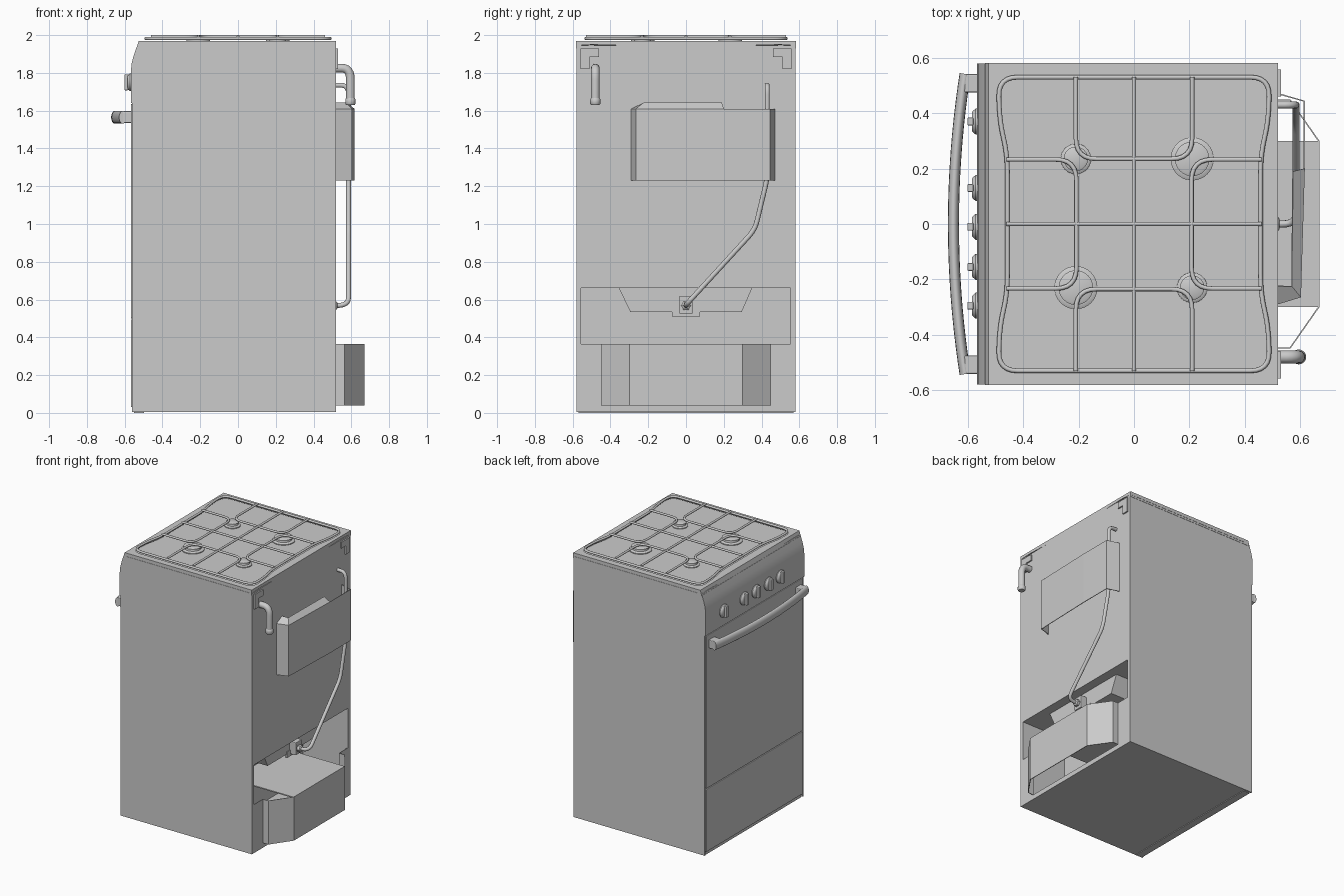
import bpy, bmesh, math
from mathutils import Vector

if "Cube" in bpy.data.objects:
    bpy.data.objects.remove(bpy.data.objects["Cube"])


def finish(name, bm, smooth=None, bevel=0):
    bmesh.ops.recalc_face_normals(bm, faces=bm.faces)
    me = bpy.data.meshes.new(name)
    bm.to_mesh(me)
    bm.free()
    ob = bpy.data.objects.new(name, me)
    bpy.context.collection.objects.link(ob)
    if bevel:
        m = ob.modifiers.new("bevel", 'BEVEL')
        m.width, m.segments = bevel, 2
    if smooth:
        bpy.ops.object.select_all(action='DESELECT')
        ob.select_set(True)
        bpy.context.view_layer.objects.active = ob
        bpy.ops.object.shade_smooth_by_angle(angle=math.radians(smooth))
    return ob


def box(name, x, y, z, bevel=0):
    bm = bmesh.new()
    bmesh.ops.create_cube(bm, size=1)
    for v in bm.verts:
        v.co = [a + (c + .5) * (b - a) for c, (a, b) in zip(v.co, (x, y, z))]
    return finish(name, bm, bevel=bevel)


def prism(name, pts, offset, smooth=None):
    # extrude a planar outline along an offset
    bm = bmesh.new()
    f = bm.faces.new([bm.verts.new(p) for p in pts])
    r = bmesh.ops.extrude_face_region(bm, geom=[f])
    bmesh.ops.translate(bm, vec=offset, verts=[v for v in r['geom'] if isinstance(v, bmesh.types.BMVert)])
    return finish(name, bm, smooth)


def loft(name, loops, smooth=40):
    bm = bmesh.new()
    rings = [[bm.verts.new(p) for p in l] for l in loops]
    n = len(rings[0])
    for a, b in zip(rings, rings[1:]):
        for i in range(n):
            bm.faces.new((a[i], a[(i + 1) % n], b[(i + 1) % n], b[i]))
    bm.faces.new(rings[0])
    bm.faces.new(rings[-1])
    return finish(name, bm, smooth)


def lathe(name, centre, axis, profile, n=32):
    # rings of (radius, height) along the x or z axis
    c, loops = Vector(centre), []
    for r, h in profile:
        ring = []
        for i in range(n):
            t = i * math.tau / n
            u, v = r * math.cos(t), r * math.sin(t)
            ring.append(c + Vector((h, u, v) if axis == 'x' else (u, v, h)))
        loops.append(ring)
    return loft(name, loops)


def fillet(pts, r, closed=False):
    pts = [Vector(p) for p in pts]
    n, out = len(pts), []
    for i, p in enumerate(pts):
        if not closed and i in (0, n - 1):
            out.append(p)
            continue
        a, b = pts[i - 1] - p, pts[(i + 1) % n] - p
        p0 = p + a.normalized() * min(r, a.length * .48)
        p1 = p + b.normalized() * min(r, b.length * .48)
        for k in range(7):
            t = k / 6
            out.append(p0 * (1 - t) ** 2 + p * 2 * t * (1 - t) + p1 * t * t)
    return out


def tube(name, pts, radius, closed=False, res=3):
    cu = bpy.data.curves.new(name, 'CURVE')
    cu.dimensions, cu.bevel_depth, cu.bevel_resolution, cu.use_fill_caps = '3D', radius, res, True
    s = cu.splines.new('POLY')
    s.points.add(len(pts) - 1)
    for q, p in zip(s.points, pts):
        q.co = (*p, 1)
    s.use_cyclic_u = closed
    ob = bpy.data.objects.new(name, cu)
    bpy.context.collection.objects.link(ob)
    bpy.ops.object.select_all(action='DESELECT')
    ob.select_set(True)
    bpy.context.view_layer.objects.active = ob
    bpy.ops.object.convert(target='MESH')
    return bpy.context.object


def cut(ob, cutter):
    m = ob.modifiers.new("cut", 'BOOLEAN')
    m.operation, m.object, m.solver = 'DIFFERENCE', cutter, 'EXACT'
    cutter.hide_render = True
    cutter.hide_set(True)


# Cabinet with a recess low in the back
body = box("cabinet", (-.497, .52), (-.58, .58), (.005, 1.93))
cut(body, box("recess_cutter", (.15, .7), (-.555, .552), (.04, .66)))

# Front: side frame, oven door, drawer front, control panel
for s in (-1, 1):
    y = sorted((s * .568, s * .58))
    box("front_side_trim", (-.56, -.497), y, (.005, 1.64))
box("base_plinth", (-.55, -.497), (-.568, .568), (0, .03))
box("drawer_front", (-.567, -.5), (-.566, .566), (.03, .495), .004)
box("oven_door", (-.567, -.5), (-.566, .566), (.5, 1.635), .004)
panel = [(-.497, 1.64), (-.567, 1.64), (-.567, 1.81), (-.563, 1.85), (-.553, 1.89), (-.538, 1.935), (-.497, 1.935)]
prism("control_panel", [(x, -.58, z) for x, z in panel], (0, 1.16, 0), 30)

# Knobs
for y in (.37, .13, -.01, -.155, -.295):
    lathe("knob_skirt", (-.566, y, 1.75), 'x', [(.047, 0), (.047, -.006), (.038, -.016), (.034, -.019)])
    box("knob_grip", (-.602, -.58), (y - .014, y + .014), (1.708, 1.792), .004)

# Bowed handle with end mounts
bow = [(-.652 + .042 * (t / 12) ** 2, .542 * t / 12, 0) for t in range(-12, 13)]
handle = tube("door_handle", bow, .02, res=5)
handle.location.z = 1.565
handle.scale.z = 1.7
for s in (-1, 1):
    box("handle_mount", (-.615, -.56), sorted((s * .475, s * .542)), (1.535, 1.597), .006)

# Hob plate with a dished basin
quarter = [(.49, .53), (.485, .37), (.457, .25)]
right = quarter + [(x, -y) for x, y in reversed(quarter)]
outline = right + [(-x, -y) for x, y in right]


def rim(d, z, r=.07):
    return [Vector((p.x + math.copysign(d, p.x), p.y + math.copysign(d, p.y), z))
            for p in fillet([(x, y, z) for x, y in outline], r, True)]


hob = prism("hob_plate", [(-.538, -.582, 1.93), (.52, -.582, 1.93), (.52, .582, 1.93), (-.538, .582, 1.93)], (0, 0, .04))
for v in hob.data.vertices:
    if v.co.z > 1.95 and v.co.x < 0:
        v.co.x = -.525
cut(hob, loft("basin_cutter", [rim(.006, 1.99), rim(.006, 1.97), rim(-.008, 1.962), rim(-.035, 1.948), rim(-.06, 1.944)]))

# Burners
for x, y, r in ((-.21, .235, .055), (.21, .235, .078), (-.21, -.23, .078), (.21, -.23, .055)):
    lathe("burner_base", (x, y, 1.94), 'z', [(r, 0), (r, .01), (r * .85, .016), (r * .75, .016), (r * .72, .026)])
    lathe("burner_cap", (x, y, 1.966), 'z', [(r * .8, 0), (r * .8, .007), (r * .68, .011)])

# Pan support grate
tube("grate_frame", rim(0, 1.982), .0085, True)
zg = 1.992
tube("grate_bar_long", [(-.46, 0, zg), (.46, 0, zg)], .008)
tube("grate_bar_cross", [(0, -.53, zg), (0, .53, zg)], .008)
for s in (-1, 1):
    a = [(-.21, .53), (-.21, .235), (.21, .235), (.21, .53)]
    b = [(.46, .233), (.208, .233), (.208, -.233), (.46, -.233)]
    tube("grate_finger_side", fillet([(x, s * y, zg) for x, y in a], .075), .008)
    tube("grate_finger_end", fillet([(s * x, y, zg) for x, y in b], .075), .008)

# Corner brackets on the back
for s in (-1, 1):
    ell = [(.558, 1.93), (.46, 1.93), (.46, 1.885), (.51, 1.885), (.51, 1.82), (.558, 1.82)]
    prism("corner_bracket", [(.518, s * y, z) for y, z in ell], (.012, 0, 0))

# Gas inlet elbow
tube("gas_inlet_pipe", fillet([(.5, -.48, 1.825), (.595, -.48, 1.825), (.595, -.48, 1.64)], .06), .023, res=4)
lathe("gas_inlet_nut", (.595, -.48, 1.63), 'z', [(.022, 0), (.027, .006), (.027, .03), (.023, .036)], 16)

# Long feed pipe
feed = [(.5, .43, 1.735), (.585, .43, 1.735), (.585, .43, 1.24), (.585, .365, .97), (.585, 0, .572), (.47, 0, .565)]
tube("feed_pipe", fillet(feed, .05), .013)

# Heat shield on the back: bent sheet with a sloping top flange
bm = bmesh.new()
low = [bm.verts.new(p) for p in ((.52, -.29, 1.23), (.603, -.265, 1.23), (.617, .2, 1.23), (.617, .445, 1.23), (.525, .472, 1.23))]
top = [bm.verts.new((v.co.x, v.co.y, 1.61)) for v in low]
for i in range(4):
    bm.faces.new((low[i], low[i + 1], top[i + 1], top[i]))
flange = [bm.verts.new(p) for p in ((.57, -.225, 1.642), (.575, .19, 1.642))]
bm.faces.new((top[1], top[2], flange[1], flange[0]))
inner = bm.verts.new((.52, -.225, 1.642))
bm.faces.new((top[0], top[1], flange[0], inner))
shield = finish("heat_shield", bm)
m = shield.modifiers.new("thickness", 'SOLIDIFY')
m.thickness = .005

# Lower rear guard bulging out of the recess, with its lid
half = [(.67, .3), (.565, .45), (.52, .45), (.52, .555)]
path = [(x, -y) for x, y in reversed(half)] + half
bm = bmesh.new()
lo = [bm.verts.new((x, y, .04)) for x, y in path]
hi = [bm.verts.new((x, y, .365)) for x, y in path]
for i in range(7):
    bm.faces.new((lo[i], lo[i + 1], hi[i + 1], hi[i]))
guard = finish("rear_guard", bm)
m = guard.modifiers.new("thickness", 'SOLIDIFY')
m.thickness = .005
box("rear_guard_lid", (.16, .667), (-.3, .3), (.355, .363))

# Burner tray hanging in the recess, and the valve
tray = [(-.355, .66), (-.295, .535), (.295, .535), (.35, .66)]
prism("recess_tray", [(.15, y, z) for y, z in tray], (.3, 0, 0))
box("valve_bracket", (.44, .455), (-.075, .075), (.51, .555))
box("valve_block", (.44, .5), (-.035, .035), (.525, .62), .005)
lathe("valve_nut", (.49, 0, .568), 'x', [(.026, 0), (.026, .03), (.018, .036)], 6)
